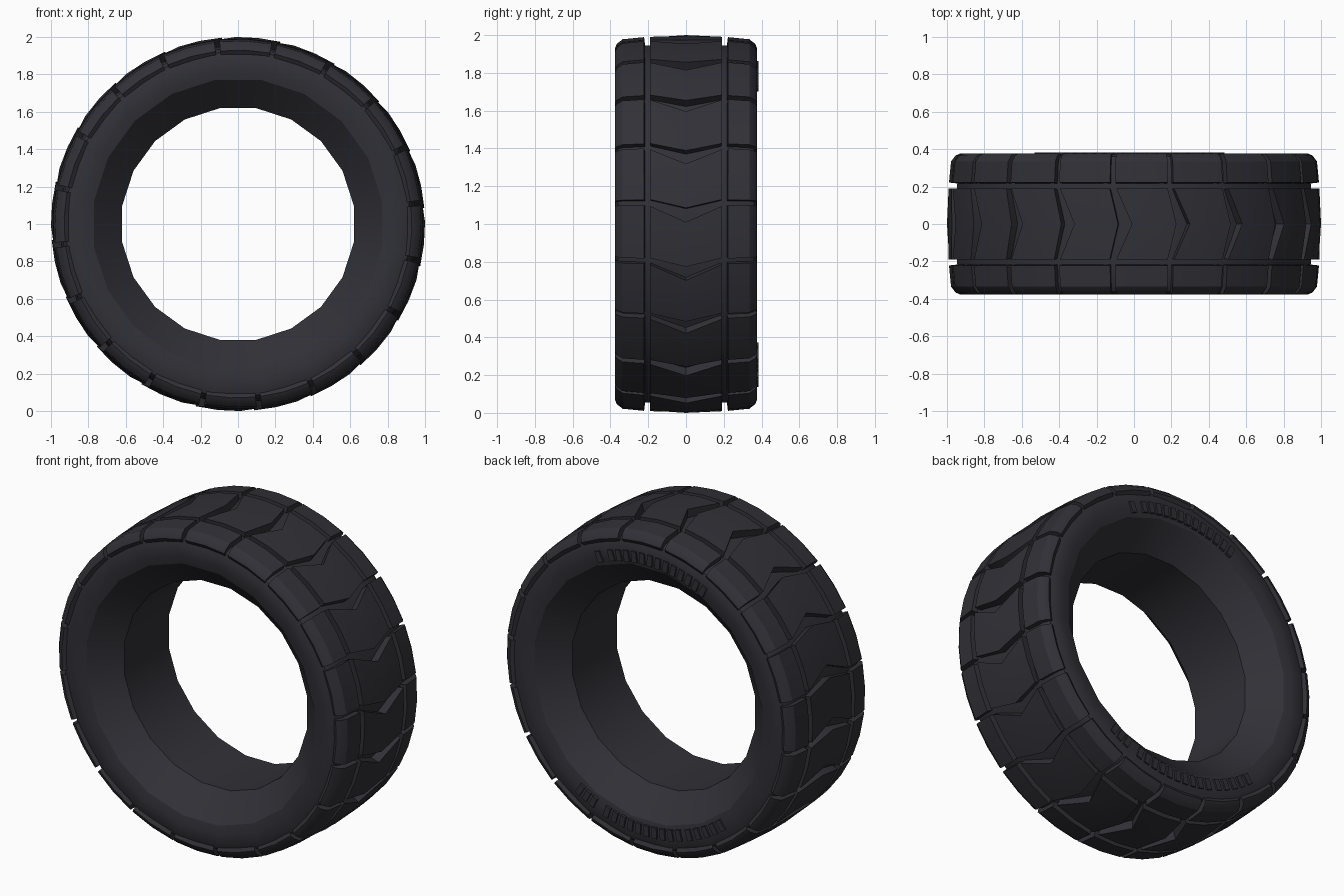
import bpy, bmesh
from math import sin, cos, radians
from mathutils import Matrix, Vector

SEGMENTS = 20
PITCH = 360 / SEGMENTS

if "Cube" in bpy.data.objects:
    bpy.data.objects.remove(bpy.data.objects["Cube"])

rubber = bpy.data.materials.new("dark_rubber")
colour = (0.03, 0.03, 0.038, 1)
rubber.diffuse_color = colour
rubber.use_nodes = True
rubber.node_tree.nodes["Principled BSDF"].inputs["Base Color"].default_value = colour


def polar(angle, radius, y):
    """Point around the axle; angle in degrees clockwise from the top."""
    a = radians(angle)
    return Vector((radius * sin(a), y, 1 + radius * cos(a)))


def finish(bm, name):
    bmesh.ops.recalc_face_normals(bm, faces=bm.faces)
    mesh = bpy.data.meshes.new(name)
    bm.to_mesh(mesh)
    bm.free()
    obj = bpy.data.objects.new(name, mesh)
    bpy.context.collection.objects.link(obj)
    mesh.materials.append(rubber)
    bpy.ops.object.select_all(action="DESELECT")
    obj.select_set(True)
    bpy.context.view_layer.objects.active = obj
    bpy.ops.object.shade_smooth_by_angle(angle=radians(30))
    return obj


def add_block(bm, rows, offset, cols=2):
    """Closed tread block; each row is (y, radius, start angle, end angle)."""
    def layer(base):
        grid = []
        for y, r, start, end in rows:
            angles = [offset + start + (end - start) * i / cols for i in range(cols + 1)]
            grid.append([bm.verts.new(polar(a, 0.9 if base else r, y * 0.95 if base else y))
                         for a in angles])
        return grid

    top, base = layer(False), layer(True)
    for g in (top, base):
        for j in range(len(rows) - 1):
            for i in range(cols):
                bm.faces.new((g[j][i], g[j][i + 1], g[j + 1][i + 1], g[j + 1][i]))

    def border(g):
        return (g[0] + [row[-1] for row in g[1:-1]] + g[-1][::-1]
                + [row[0] for row in g[-2:0:-1]])

    t, b = border(top), border(base)
    for k in range(len(t)):
        n = (k + 1) % len(t)
        bm.faces.new((t[k], t[n], b[n], b[k]))


# Carcass: lathed section with sidewalls, sloped bead and inner bore
half = [(0.2, 0.958), (0.33, 0.947), (0.36, 0.927), (0.374, 0.89),
        (0.373, 0.83), (0.362, 0.78), (0.215, 0.627)]
section = half + [(-y, r) for y, r in reversed(half)]
bm = bmesh.new()
rings = [[bm.verts.new(polar((k + 0.5) * PITCH, r, y)) for y, r in section]
         for k in range(SEGMENTS)]
for k in range(SEGMENTS):
    a, b = rings[k], rings[(k + 1) % SEGMENTS]
    for i in range(len(section)):
        n = (i + 1) % len(section)
        bm.faces.new((a[i], b[i], b[n], a[n]))
finish(bm, "tire_carcass")

# Chevron blocks round the middle
bm = bmesh.new()
edge, tip = (0.992, -5.5, 10.5), (1.0, -0.6, 13.1)
for k in range(SEGMENTS):
    add_block(bm, [(-0.19, *edge), (0, *tip), (0.19, *edge)], k * PITCH)
finish(bm, "center_tread")

# Shoulder blocks on both edges
shoulder = [(0.222, 0.99), (0.335, 0.979), (0.366, 0.955), (0.377, 0.93)]
for side, name in ((-1, "front_shoulder_tread"), (1, "back_shoulder_tread")):
    bm = bmesh.new()
    for k in range(SEGMENTS):
        add_block(bm, [(side * y, r, -5.8, 10.6) for y, r in shoulder], k * PITCH)
    finish(bm, name)


# Raised plain ribs on the back sidewall: (first angle, last angle, count)
def add_ribs(name, center, groups):
    bm = bmesh.new()
    for first, last, count in groups:
        for i in range(count):
            angle = center + first + (last - first) * i / max(count - 1, 1)
            place = (Matrix.Translation(polar(angle, 0.83, 0.368))
                     @ Matrix.Rotation(radians(angle), 4, "Y")
                     @ Matrix.Diagonal((0.034, 0.03, 0.066, 1)))
            bmesh.ops.create_cube(bm, size=1, matrix=place)
    finish(bm, name)


add_ribs("upper_sidewall_ribs", 0, [(23, 23, 1), (17, -27, 13)])
add_ribs("lower_sidewall_ribs", 180, [(-33, -26, 3), (-19, 11, 9), (15, 15, 1), (20, 37, 5)])
